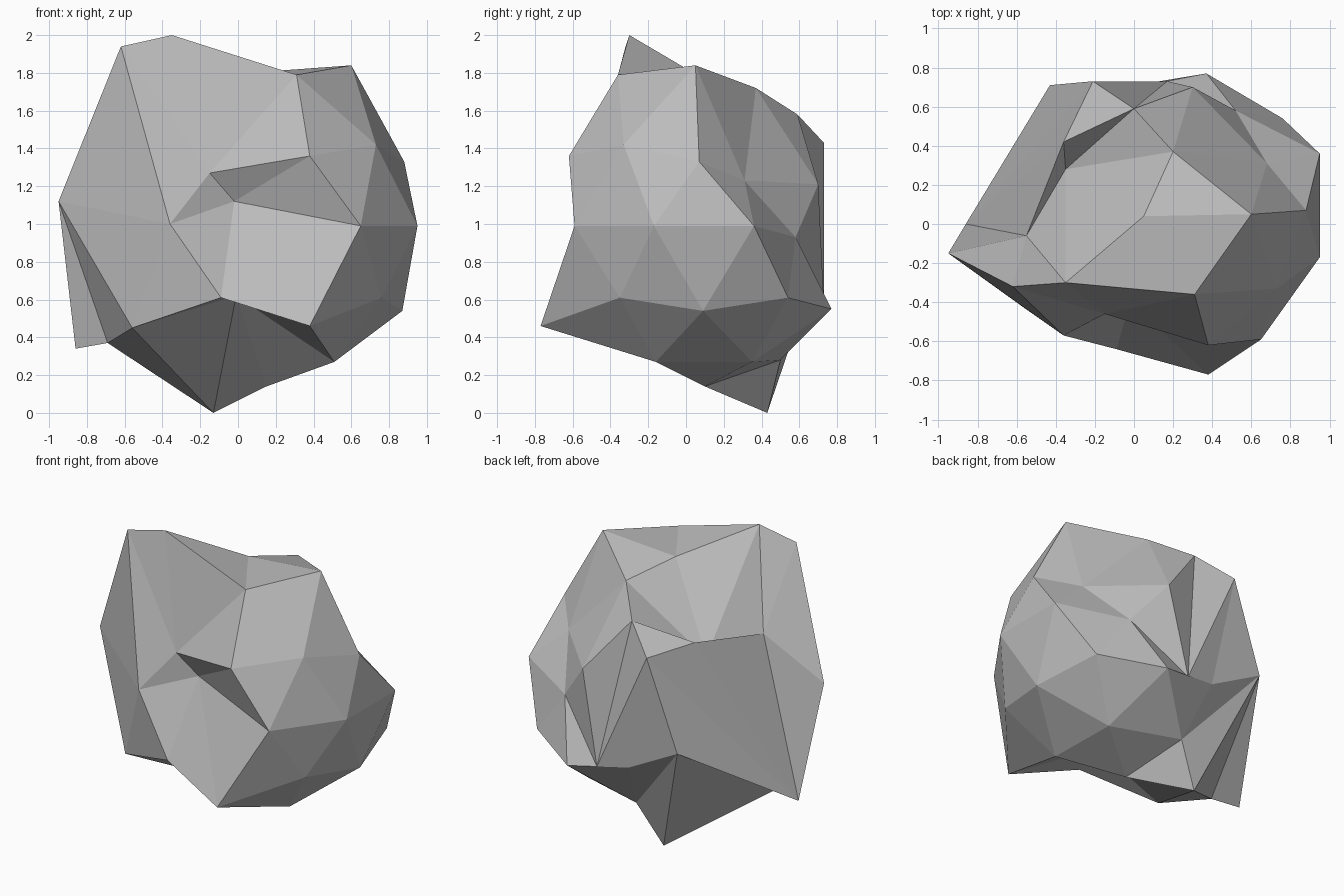
import bpy
import bmesh
from math import atan2, degrees

# Remove the default object only
default_cube = bpy.data.objects.get("Cube")
if default_cube:
    bpy.data.objects.remove(default_cube, do_unlink=True)


def flat_material(name, colour):
    """One plain colour, set for both the viewport and the render."""
    material = bpy.data.materials.new(name)
    material.use_nodes = True
    material.diffuse_color = colour
    shader = next(n for n in material.node_tree.nodes if n.type == "BSDF_PRINCIPLED")
    shader.inputs["Base Color"].default_value = colour
    shader.inputs["Roughness"].default_value = 1
    return material


def ring_order(vert):
    """Sort key: rings from the crown down, then anticlockwise from +x."""
    direction = vert.co.normalized()
    azimuth = round(degrees(atan2(direction.y, direction.x))) % 360
    return -round(direction.z, 1), azimuth


# Sculpted rings of the boulder, each running anticlockwise from +x
crown = [(.05, .04, 1.8)]
shoulder = [(.6, .05, 1.84), (.2, .37, 1.72), (-.35, .28, 1.3),
            (-.35, -.3, 2), (.31, -.36, 1.79)]
upper_ridges = [(.68, .31, 1.23), (0, .59, 1.58), (-.55, -.06, 1.39),
                (-.15, -.46, 1.27), (.73, -.33, 1.42)]
upper_corners = [(.88, .07, 1.33), (.3, .7, 1.21), (-.36, .42, 1.46),
                 (-.62, -.32, 1.94), (.38, -.62, 1.36)]
waist = [(.95, .36, .99), (.52, .58, .93), (.17, .73, .58), (-.21, .73, 1.43),
         (-.86, 0, .34), (-.95, -.15, 1.12), (-.36, -.57, 1), (-.02, -.4, 1.12),
         (.65, -.59, .99), (.95, -.17, .99)]
lower_corners = [(.76, .54, .61), (-.05, .7, .62), (-.69, -.07, .37),
                 (-.09, -.64, .61), (.76, -.35, .61)]
lower_ridges = [(.87, .09, .54), (.37, .77, .55), (-.43, .71, .82),
                (-.56, -.43, .45), (.38, -.77, .46)]
foot = [(.5, .35, .27), (.03, .5, .28), (-.13, .43, 0),
        (-.01, -.38, .62), (.51, -.16, .27)]
underside = [(.15, .1, .14)]
rings = (crown, shoulder, upper_ridges, upper_corners, waist,
         lower_corners, lower_ridges, foot, underside)

# Boulder: a coarse icosphere whose rings are pulled to the sculpted shape
sculpt = bmesh.new()
bmesh.ops.create_icosphere(sculpt, subdivisions=2, radius=1)
targets = [point for ring in rings for point in ring]
for vert, point in zip(sorted(sculpt.verts, key=ring_order), targets):
    vert.co = point
for face in sculpt.faces:
    face.smooth = False
bmesh.ops.recalc_face_normals(sculpt, faces=sculpt.faces)

mesh = bpy.data.meshes.new("boulder")
sculpt.to_mesh(mesh)
sculpt.free()
mesh.materials.append(flat_material("stone grey", (.5, .5, .5, 1)))
boulder = bpy.data.objects.new("boulder", mesh)
bpy.context.collection.objects.link(boulder)
